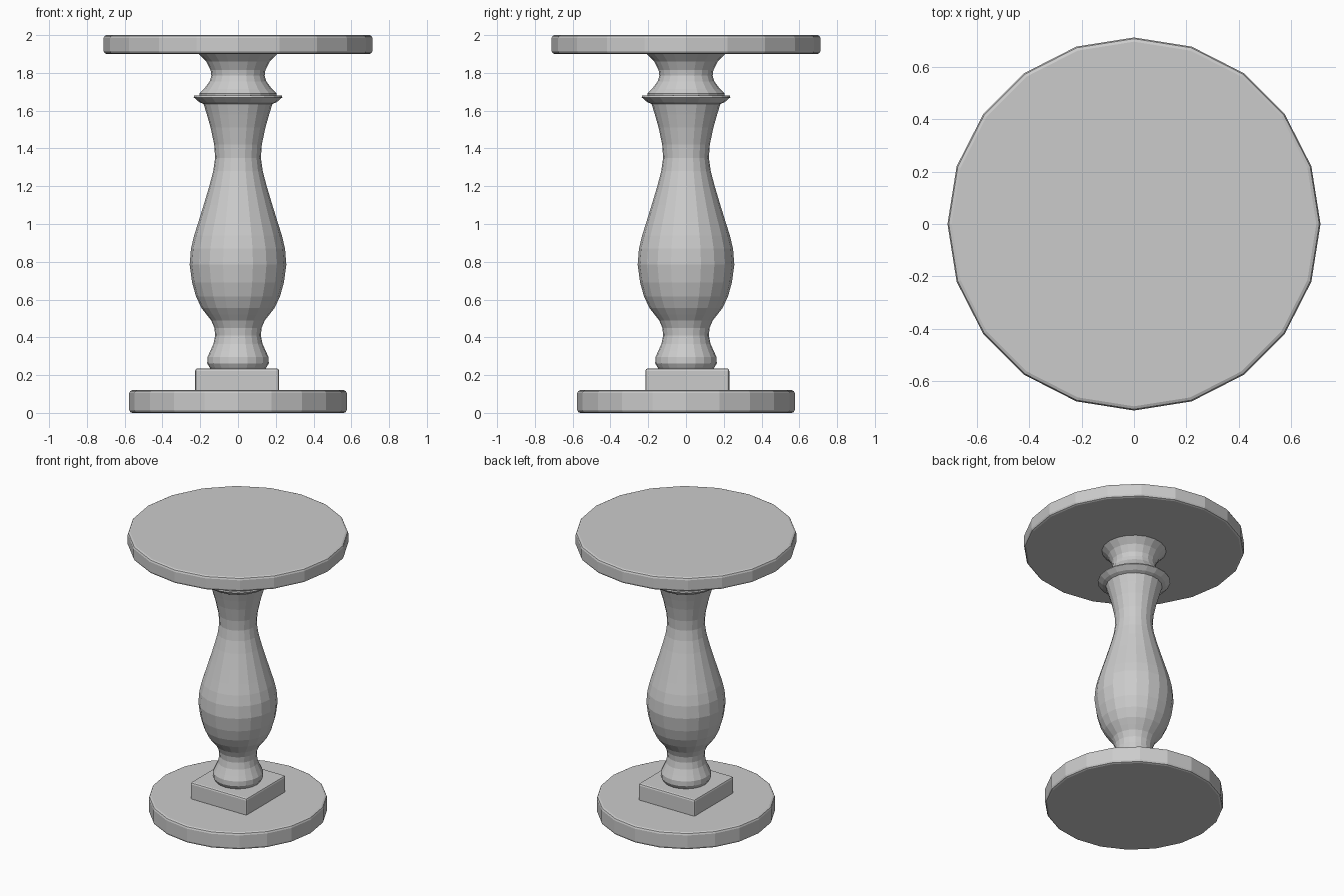
import bpy, bmesh, math

if "Cube" in bpy.data.objects:
    bpy.data.objects.remove(bpy.data.objects["Cube"])

SIDES = 20


def lathe(name, profile):
    """Revolve (radius, z) points into a closed, flat-faced solid."""
    bm = bmesh.new()
    rings = []
    for r, z in profile:
        rings.append([bm.verts.new((r * math.cos(2 * math.pi * i / SIDES),
                                    r * math.sin(2 * math.pi * i / SIDES), z))
                      for i in range(SIDES)])
    for a, b in zip(rings, rings[1:]):
        for i in range(SIDES):
            j = (i + 1) % SIDES
            bm.faces.new((a[i], a[j], b[j], b[i]))
    bm.faces.new(rings[0][::-1])
    bm.faces.new(rings[-1])
    mesh = bpy.data.meshes.new(name)
    bm.to_mesh(mesh)
    bm.free()
    obj = bpy.data.objects.new(name, mesh)
    bpy.context.collection.objects.link(obj)
    return obj


def disc(name, r, z0, z1, c=0.016):
    """Round slab with softened rims."""
    k = c * 0.3
    return lathe(name, [(r - c, z0), (r - k, z0 + k), (r, z0 + c),
                        (r, z1 - c), (r - k, z1 - k), (r - c, z1)])


# Table top and round foot
disc("table_top", 0.712, 1.90, 2.0)
disc("base_disc", 0.576, 0.0, 0.12)

# Square plinth under the column
bpy.ops.mesh.primitive_cube_add(size=1, location=(-0.005, 0.007, 0.172))
plinth = bpy.context.object
plinth.name = "plinth"
plinth.scale = (0.444, 0.444, 0.128)
bpy.ops.object.transform_apply(location=False, rotation=False, scale=True)
bevel = plinth.modifiers.new("soft_edges", "BEVEL")
bevel.width = 0.013
bevel.segments = 2

# Turned baluster column, from the foot up to the flared capital
lathe("column", [
    (0.140, 0.225), (0.152, 0.243), (0.163, 0.262), (0.162, 0.295),
    (0.148, 0.325), (0.130, 0.365), (0.121, 0.41), (0.125, 0.45),
    (0.142, 0.49), (0.166, 0.52), (0.193, 0.555), (0.222, 0.615),
    (0.243, 0.69), (0.256, 0.785), (0.249, 0.87), (0.232, 0.94),
    (0.210, 1.01), (0.182, 1.10), (0.152, 1.20), (0.131, 1.28),
    (0.121, 1.35), (0.126, 1.42), (0.145, 1.51), (0.165, 1.58),
    (0.182, 1.635), (0.205, 1.645), (0.235, 1.671), (0.232, 1.679),
    (0.203, 1.679), (0.205, 1.69), (0.180, 1.715), (0.150, 1.755),
    (0.141, 1.785), (0.145, 1.815), (0.168, 1.86), (0.210, 1.902)])
